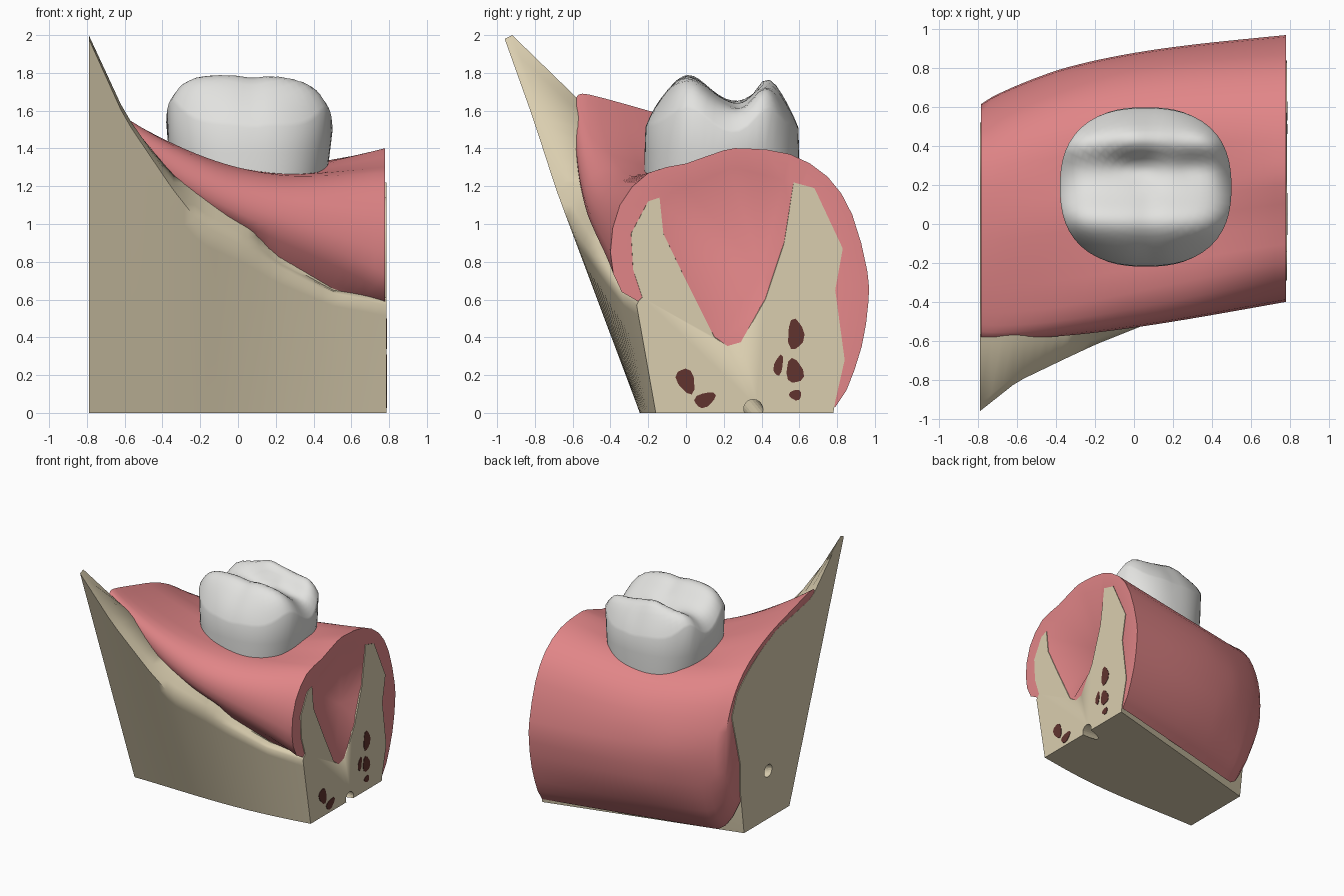
import bpy, bmesh, math
from mathutils import Vector
from mathutils.geometry import intersect_line_line_2d

cube = bpy.data.objects.get("Cube")
if cube:
    bpy.data.objects.remove(cube)


def material(name, rgb):
    m = bpy.data.materials.new(name)
    m.use_nodes = True
    m.diffuse_color = (*rgb, 1)
    shader = next(n for n in m.node_tree.nodes if n.type == 'BSDF_PRINCIPLED')
    shader.inputs["Base Color"].default_value = (*rgb, 1)
    shader.inputs["Roughness"].default_value = 0.6
    return m


bone_mat = material("bone beige", (0.70, 0.615, 0.43))
gum_mat = material("gum pink", (0.75, 0.235, 0.243))
tooth_mat = material("tooth white", (0.76, 0.76, 0.74))
marrow_mat = material("marrow brown", (0.12, 0.034, 0.028))


def finish(bm, name, mat, angle=40):
    bmesh.ops.recalc_face_normals(bm, faces=bm.faces)
    mesh = bpy.data.meshes.new(name)
    bm.to_mesh(mesh)
    bm.free()
    mesh.materials.append(mat)
    ob = bpy.data.objects.new(name, mesh)
    bpy.context.collection.objects.link(ob)
    bpy.ops.object.select_all(action='DESELECT')
    ob.select_set(True)
    bpy.context.view_layer.objects.active = ob
    if angle:
        bpy.ops.object.shade_smooth_by_angle(angle=math.radians(angle))
    return ob


def bridge(bm, a, b):
    n = len(a)
    for i in range(n):
        bm.faces.new((a[i], a[(i + 1) % n], b[(i + 1) % n], b[i]))


def mix(a, b, t):
    return [p + (q - p) * t for p, q in zip(a, b)]


def ramp(v, low, high):
    return min(1, max(0, (v - low) / (high - low)))


# Bone ridge along x: x, outer crest (y, z), inner crest (y, z), gum edge (y, z)
RIDGE = [
    (-.79, -.96, 1.98, -.92, 2.0, -.57, 1.66),
    (-.6, -.81, 1.56, -.77, 1.59, -.575, 1.56),
    (-.35, -.69, 1.19, -.65, 1.23, -.56, 1.27),
    (-.2, -.62, 1.0, -.59, 1.07, -.54, 1.15),
    (.05, -.52, .87, -.5, .93, -.46, 1.01),
    (.2, -.45, .77, -.43, .8, -.4, .82),
    (.5, -.34, .63, -.32, .645, -.28, .65),
    (.79, -.26, .57, -.25, .59, -.23, .61),
]

# Bone outlines behind the ridge: right end, and left end with its two prongs
BONE_R = [(-.5, 1.62), (-.4, 1.6), (-.3, 1.58), (-.2, 1.56), (-.12, 1.55), (-.05, 1.53),
          (.03, 1.49), (.1, 1.46), (.17, 1.42), (.25, 1.37), (.32, 1.32), (.4, 1.25),
          (.45, 1.2), (.52, 1.03), (.46, .8), (.41, .6), (.41, .37), (.36, 0)]
BONE_L = [(-.28, .76), (-.29, .95), (-.2, 1.12), (-.14, 1.14), (-.12, .95), (0, .7),
          (.15, .4), (.22, .35), (.29, .37), (.42, .6), (.52, .9), (.57, 1.22),
          (.68, 1.19), (.83, .87), (.79, .65), (.84, .28), (.79, .06), (.78, 0)]

# Gum outlines at the right and left ends
GUM_R = [(-.575, 1.63), (-.58, 1.67), (-.55, 1.69), (-.45, 1.67), (-.2, 1.6), (0, 1.54),
         (.2, 1.45), (.36, 1.34), (.48, 1.2), (.56, 1.03), (.61, .83), (.61, .6),
         (.57, .35), (.5, .12), (.41, .02), (.3, .4), (-.2, .6)]
GUM_L = [(-.34, .64), (-.4, .85), (-.35, 1.1), (-.2, 1.27), (0, 1.32), (.2, 1.39),
         (.32, 1.4), (.55, 1.37), (.75, 1.25), (.88, 1.05), (.96, .75), (.965, .58),
         (.93, .35), (.85, .12), (.79, .03), (.65, .15), (.1, .25)]


def ridge_at(x):
    for a, b in zip(RIDGE, RIDGE[1:]):
        if x <= b[0]:
            return mix(a, b, (x - a[0]) / (b[0] - a[0]))[1:]
    return RIDGE[-1][1:]


def body(right, left, t, dip, bulge):
    """Blend the end outlines, sagging the top and swelling the sides midway."""
    out = []
    for a, b in zip(right, left):
        y, z = mix(a, b, t)
        z -= dip * math.sin(math.pi * t) * ramp(z, .5, 1.4) * (1 - .6 * ramp(y, .2, .5))
        side = ramp(y, .2, .7) * ramp(z, 0, .4) - .5 * ramp(-y, .2, .4)
        y += bulge * math.sin(math.pi * t ** .7) * side
        out.append((y, z))
    return out


def bone_section(x, t):
    oy, oz, iy, iz, gy, gz = ridge_at(x)
    foot = (-.24 + .08 * t - .045 * math.sin(math.pi * t ** 1.3), 0)
    front = [foot, mix(foot, (oy, oz), .9), (oy, oz), (iy, iz), (gy, gz)]
    return front + body(BONE_R, BONE_L, t, .3, 0)


def gum_section(x, t):
    gy, gz = ridge_at(x)[4:]
    pts = [(gy + .08, gz - .08)] + body(GUM_R, GUM_L, t, .17, .09)
    # The lower back corner curls up towards the right end
    curl = .25 * (1 - ramp(t, 0, .12)) ** 2
    pts = [(y, z + curl * ramp(y, .3, .4) * (1 - ramp(z, .1, .6))) for y, z in pts]
    # Round the outline with one in-between point per side
    n, out = len(pts), []
    for i in range(n):
        p, q, r, s = (Vector(pts[(i + k) % n]) for k in (-1, 0, 1, 2))
        out += [q, (q + r) * .5625 - (p + s) * .0625 if 0 < i < n - 4 else (q + r) / 2]
    return out


def loft(bm, section, x0, x1, steps=28):
    rings = []
    for i in range(steps + 1):
        t = i / steps
        x = x0 + (x1 - x0) * t
        rings.append([bm.verts.new((x, y, z)) for y, z in section(x, t)])
    for a, b in zip(rings, rings[1:]):
        bridge(bm, a, b)
    bm.faces.new(rings[0])
    return rings[-1]


# Jaw bone
bm = bmesh.new()
bm.faces.new(loft(bm, bone_section, -.79, .785))
bone = finish(bm, "jaw_bone", bone_mat, 60)

# Nerve canal bored through the bone
start, end = Vector((-.95, .01, .44)), Vector((.95, .39, -.02))
bpy.ops.mesh.primitive_cylinder_add(vertices=20, radius=.05, depth=(end - start).length,
                                    location=(start + end) / 2)
cutter = bpy.context.object
cutter.name = "canal_cutter"
cutter.rotation_euler = (end - start).to_track_quat('Z', 'Y').to_euler()
cutter.data.materials.append(bone_mat)
cutter.hide_render = True
bpy.context.view_layer.update()
bpy.context.view_layer.objects.active = bone
boolean = bone.modifiers.new("canal", 'BOOLEAN')
boolean.object = cutter
boolean.operation = 'DIFFERENCE'
bpy.ops.object.modifier_apply(modifier="canal")
bpy.data.objects.remove(cutter)

# Gum, with a hollow root socket between the prongs of the bone
bm = bmesh.new()
rim = loft(bm, gum_section, -.785, .779)
centre = Vector((.779, .4, .76))
socket = [Vector(p) for p in BONE_L[3:12] + [(.25, 1.3)]]
inner = []
for v in rim:
    spot = v.co.lerp(centre, .4)
    for p, q in zip(socket, socket[1:] + socket[:1]):
        hit = intersect_line_line_2d(centre.yz, v.co.yz, p, q)
        if hit:
            spot = Vector((centre.x, *hit))
    inner.append(bm.verts.new(spot))
bridge(bm, rim, inner)
pit = bm.verts.new(centre - Vector((.12, 0, 0)))
for i, v in enumerate(inner):
    bm.faces.new((v, inner[(i + 1) % len(inner)], pit))
finish(bm, "gum", gum_mat, 60)


# Molar crown
def bump(v, middle, width):
    return math.exp(-((v - middle) / width) ** 2)


def chewing_height(x, y, s):
    back = .85 + .15 * math.cos((x - .02) * 16)
    z = 1.65 + .14 * bump(y, .01, .14) + .13 * back * bump(y, .43, .1)
    z -= .015 * bump(x, .08, .08) + .04 * ramp(x, .15, .5)
    z -= .05 * bump(y, .3, .08) * (bump(x, 0, .14) + .6 * bump(x, .3, .1))
    return z - .14 * s ** 7


bm = bmesh.new()
SIDES = 56
rings = []
levels = [(.88, 1, 1.1), (.93, 1.01, 1.25), (.97, 1.01, 1.38)]
levels += [(s, s, None) for s in (1, .98, .95, .91, .86, .8, .72, .63, .54, .45, .36, .27, .18, .09)]
for sx, sy, z in levels:
    ring = []
    for i in range(SIDES):
        a = 2 * math.pi * i / SIDES
        c, d = math.cos(a), math.sin(a)
        r = 1 / (abs(c) ** 2.45 + abs(d) ** 2.45) ** (1 / 2.45)
        x, y = .06 + .44 * sx * r * c, .19 + .405 * sy * r * d
        ring.append(bm.verts.new((x, y, z or chewing_height(x, y, sx))))
    rings.append(ring)
for a, b in zip(rings, rings[1:]):
    bridge(bm, a, b)
bm.faces.new(rings[0])
bm.faces.new(rings[-1])
finish(bm, "molar_crown", tooth_mat, 60)

# Marrow spots on the cut end: y, z, half width, half height, tilt
SPOTS = [(.0, .17, .045, .07, .4), (.1, .07, .058, .037, .4), (.58, .415, .043, .08, 0),
         (.575, .22, .045, .065, .2), (.49, .25, .023, .055, -.2), (.58, .095, .032, .028, 0)]
for n, (y, z, w, h, tilt) in enumerate(SPOTS):
    bm = bmesh.new()
    loops = [[], []]
    for i in range(12):
        a = math.pi * i / 6
        r = 1 + .12 * math.sin(3 * a + n)
        u, v = w * r * math.cos(a), h * r * math.sin(a)
        for loop, x in zip(loops, (.783, .788)):
            loop.append(bm.verts.new((x, y + u * math.cos(tilt) - v * math.sin(tilt),
                                      z + u * math.sin(tilt) + v * math.cos(tilt))))
    bridge(bm, *loops)
    for loop in loops:
        bm.faces.new(loop)
    finish(bm, f"marrow_spot_{n + 1}", marrow_mat, 0)
